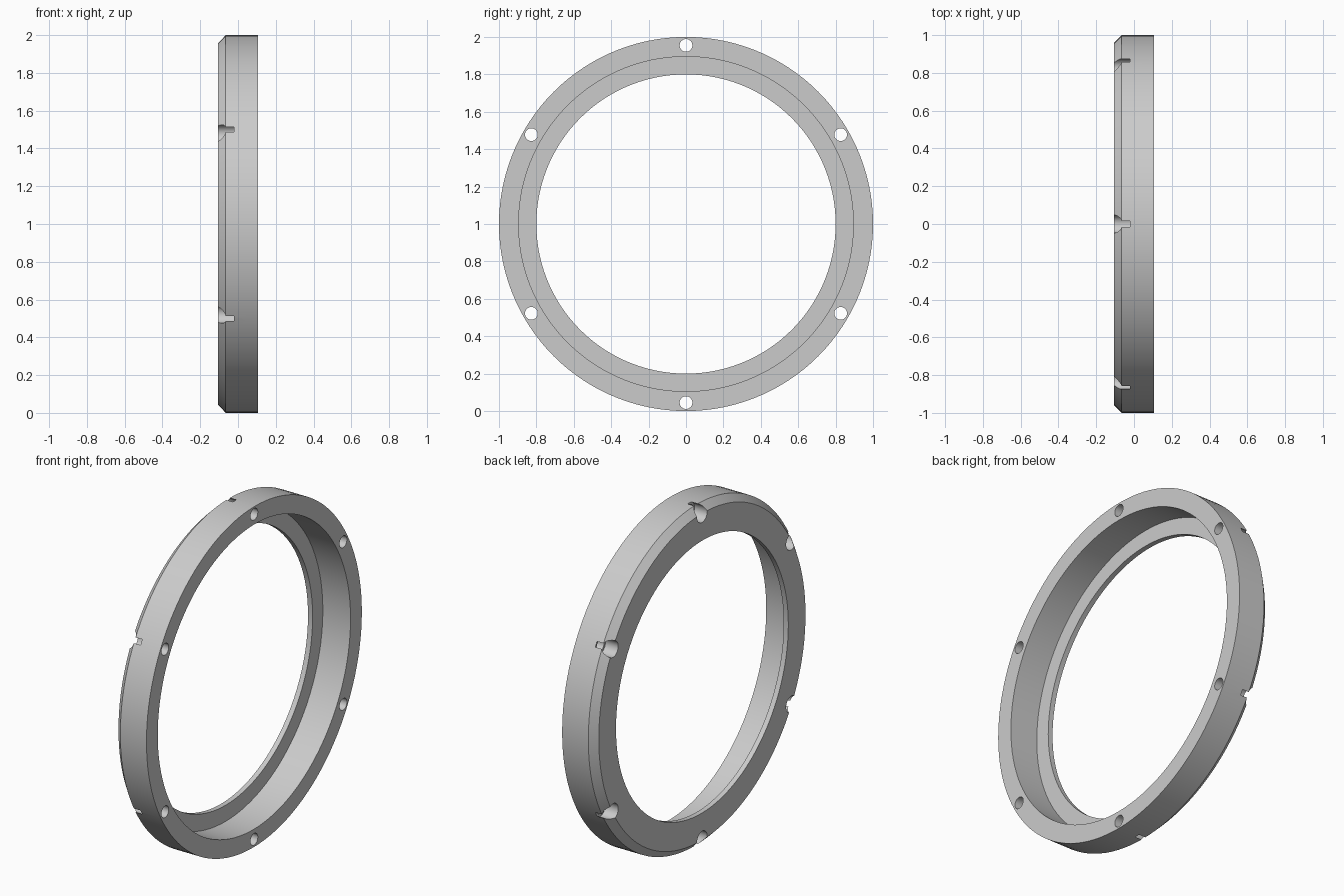
import bpy, bmesh
from math import pi, sin, cos
from mathutils import Matrix, Vector

if "Cube" in bpy.data.objects:
    bpy.data.objects.remove(bpy.data.objects["Cube"])

HALF = 0.105          # half the ring's thickness along x
BOLT_RADIUS = 0.955   # bolt circle
CENTRE = Vector((0, 0, 1))

grey = bpy.data.materials.new("plain grey")
grey.use_nodes = True
colour = (0.6, 0.6, 0.6, 1)
grey.diffuse_color = colour
grey.node_tree.nodes["Principled BSDF"].inputs["Base Color"].default_value = colour


def add_object(name, bm):
    bmesh.ops.recalc_face_normals(bm, faces=bm.faces)
    mesh = bpy.data.meshes.new(name)
    bm.to_mesh(mesh)
    bm.free()
    mesh.materials.append(grey)
    obj = bpy.data.objects.new(name, mesh)
    bpy.context.collection.objects.link(obj)
    return obj


def hole_cutter(name, radius, x0, x1):
    """Six cylinders along x, spaced evenly on the bolt circle."""
    bm = bmesh.new()
    for i in range(6):
        a = i * pi / 3
        spot = CENTRE + Vector(((x0 + x1) / 2, BOLT_RADIUS * sin(a), BOLT_RADIUS * cos(a)))
        bmesh.ops.create_cone(
            bm, cap_ends=True, segments=32, radius1=radius, radius2=radius, depth=x1 - x0,
            matrix=Matrix.Translation(spot) @ Matrix.Rotation(pi / 2, 4, 'Y'))
    obj = add_object(name, bm)
    obj.hide_render = True
    return obj


# Ring: stepped section (x, radius) with an outer chamfer, spun about the x axis
section = [(-HALF, 0.8), (-HALF, 0.96), (-0.065, 1.0), (HALF, 1.0),
           (HALF, 0.895), (-0.075, 0.895), (-0.075, 0.8)]
bm = bmesh.new()
verts = [bm.verts.new((x, 0, 1 + r)) for x, r in section]
edges = [bm.edges.new((v, verts[i - 1])) for i, v in enumerate(verts)]
bmesh.ops.spin(bm, geom=verts + edges, cent=CENTRE, axis=(1, 0, 0),
               angle=2 * pi, steps=120, use_merge=True)
bmesh.ops.remove_doubles(bm, verts=bm.verts, dist=1e-5)
ring = add_object("flange_ring", bm)

# Through holes and wider bolt head recesses
cutters = [hole_cutter("bolt_hole_cutter", 0.034, -0.2, 0.2),
           hole_cutter("bolt_head_cutter", 0.0475, -0.2, -0.022)]
for cutter in cutters:
    mod = ring.modifiers.new(cutter.name, 'BOOLEAN')
    mod.operation = 'DIFFERENCE'
    mod.solver = 'EXACT'
    mod.object = cutter

# Apply the cuts, then shade smooth with sharp edges
bpy.ops.object.select_all(action='DESELECT')
ring.select_set(True)
bpy.context.view_layer.objects.active = ring
for cutter in cutters:
    bpy.ops.object.modifier_apply(modifier=cutter.name)
    bpy.data.objects.remove(cutter)
bpy.ops.object.shade_smooth_by_angle(angle=pi / 6)
